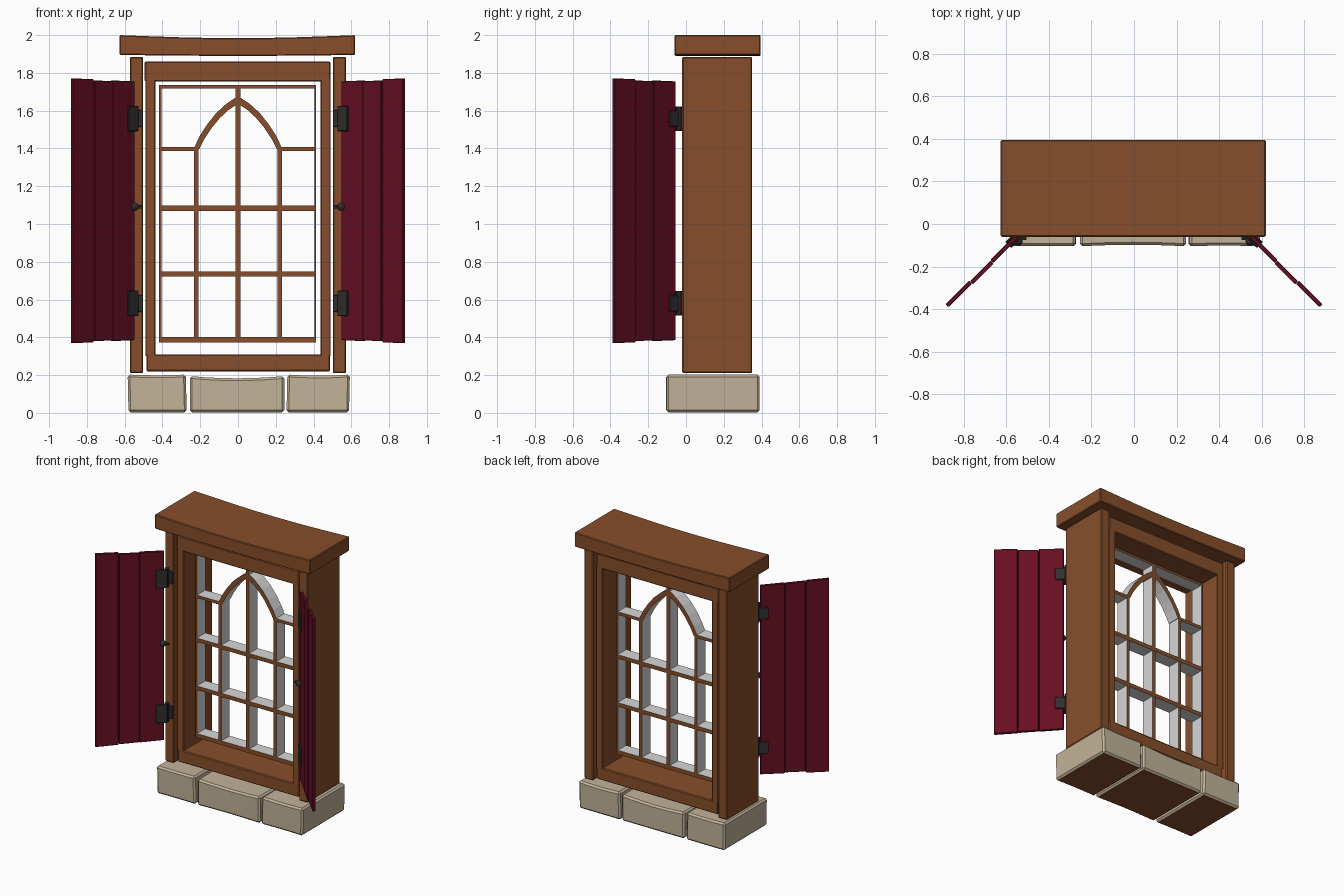
import bpy, bmesh, math
from mathutils import Vector

if "Cube" in bpy.data.objects:
    bpy.data.objects.remove(bpy.data.objects["Cube"])


def material(name, rgb):
    m = bpy.data.materials.new(name)
    m.diffuse_color = (*rgb, 1)
    m.use_nodes = True
    m.node_tree.nodes["Principled BSDF"].inputs["Base Color"].default_value = m.diffuse_color
    return m


WOOD = material("brown wood", (0.242, 0.076, 0.024))
RED = material("dark red paint", (0.140, 0.0045, 0.018))
STONE = material("pale stone", (0.54, 0.45, 0.32))
METAL = material("dark metal", (0.033, 0.028, 0.028))
PALE = material("pale grey", (0.68, 0.68, 0.68))


def finish(name, bm, mats, rule=None):
    bmesh.ops.recalc_face_normals(bm, faces=bm.faces)
    bm.normal_update()
    if rule:
        for f in bm.faces:
            f.material_index = rule(f.normal)
    me = bpy.data.meshes.new(name)
    bm.to_mesh(me)
    bm.free()
    for m in mats:
        me.materials.append(m)
    ob = bpy.data.objects.new(name, me)
    bpy.context.collection.objects.link(ob)
    return ob


def box(name, x, y, z, mats, bevel=0.0, rule=None, cuts=0, warp=None):
    """Box from (min, max) ranges, optionally cut along x, warped and bevelled."""
    bm = bmesh.new()
    bmesh.ops.create_cube(bm, size=1)
    for v in bm.verts:
        v.co = Vector([(r[0] + r[1]) / 2 + c * (r[1] - r[0]) for c, r in zip(v.co, (x, y, z))])
    if bevel:
        bmesh.ops.bevel(bm, geom=bm.edges[:], offset=bevel, segments=1, affect='EDGES')
    for i in range(cuts):
        px = x[0] + (x[1] - x[0]) * (i + 1) / (cuts + 1)
        bmesh.ops.bisect_plane(bm, geom=bm.verts[:] + bm.edges[:] + bm.faces[:],
                               plane_co=(px, 0, 0), plane_no=(1, 0, 0))
    if warp:
        for v in bm.verts:
            v.co = warp(v.co.copy())
    return finish(name, bm, mats, rule)


# Sill stones, with dark undersides
def under(n):
    return 1 if n.z < -0.8 else 0


def stone_warp(x0, x1, sag, skew):
    def warp(p):
        t = 2 * (p.x - x0) / (x1 - x0) - 1
        if p.z > 0.1:
            p.z -= sag * (1 - t * t)
            p.x += skew
        if p.y < 0:
            p.y += sag * 0.6 * (1 - t * t)
        return p
    return warp


for name, x0, x1, top, sag, skew in (("left_stone", -0.58, -0.272, 0.203, 0.004, -0.004),
                                     ("middle_stone", -0.255, 0.245, 0.195, 0.012, 0.0),
                                     ("right_stone", 0.257, 0.588, 0.203, 0.006, 0.004)):
    box(name, (x0, x1), (-0.105, 0.39), (0.003, top), [STONE, WOOD], 0.012, under, 5,
        stone_warp(x0, x1, sag, skew))


# Sagging lintel beam
def beam_warp(p):
    if p.z > 1.94:
        p.z -= 0.016 * math.cos(p.x * math.pi / 1.25)
    else:
        p.z -= 0.005 * math.cos(p.x * math.pi / 1.25)
    return p


box("lintel_beam", (-0.627, 0.62), (-0.06, 0.395), (1.895, 2.0), [WOOD], 0.005, None, 7, beam_warp)

# Outer posts and inner frame
for s, side in ((-1, "left"), (1, "right")):
    box(side + "_post", sorted((s * 0.503, s * 0.573)), (-0.02, 0.35), (0.21, 1.885), [WOOD], 0.006)
    box(side + "_frame_stile", sorted((s * 0.438, s * 0.49)), (0.0, 0.33), (0.30, 1.77), [WOOD], 0.004)
box("frame_top_rail", (-0.494, 0.49), (0.0, 0.33), (1.755, 1.86), [WOOD], 0.006)
box("frame_bottom_rail", (-0.485, 0.488), (0.0, 0.33), (0.22, 0.31), [WOOD], 0.006)


# Window lattice: brown front and back, pale sides
def lattice(n):
    return 0 if abs(n.y) > 0.5 else 1


LY = (0.11, 0.205)
for name, x, z in (("lattice_top", (-0.418, 0.412), (1.718, 1.735)),
                   ("lattice_bottom", (-0.418, 0.412), (0.372, 0.402)),
                   ("lattice_left", (-0.418, -0.406), (0.372, 1.735)),
                   ("lattice_right", (0.404, 0.414), (0.372, 1.735)),
                   ("lattice_centre", (-0.013, 0.013), (0.39, 1.725))):
    box(name, x, LY, z, [WOOD, PALE], 0, lattice)
for i, z in enumerate((0.735, 1.083)):
    box("lattice_crossbar_%d" % (i + 1), (-0.412, 0.408), (0.108, 0.207), (z - 0.014, z + 0.014),
        [WOOD, PALE], 0, lattice)
for s, side in ((-1, "left"), (1, "right")):
    box(side + "_lattice_upright", sorted((s * 0.21, s * 0.233)), LY, (0.39, 1.40), [WOOD, PALE], 0, lattice)
    box(side + "_lattice_spur", sorted((s * 0.225, s * 0.408)), LY, (1.386, 1.408), [WOOD, PALE], 0, lattice)
    # Half of the pointed arch
    bm = bmesh.new()
    outer = [(0.236, 1.395), (0.205, 1.462), (0.165, 1.525), (0.115, 1.588), (0.06, 1.638), (0, 1.677)]
    inner = [(0.206, 1.395), (0.177, 1.452), (0.14, 1.508), (0.094, 1.563), (0.05, 1.604), (0, 1.637)]
    rings = []
    for (ox, oz), (ix, iz) in zip(outer, inner):
        rings.append([bm.verts.new((s * px, y, pz)) for px, y, pz in
                      ((ox, LY[0], oz), (ox, LY[1], oz), (ix, LY[1], iz), (ix, LY[0], iz))])
    for a, b in zip(rings, rings[1:]):
        for k in range(4):
            bm.faces.new((a[k], a[(k + 1) % 4], b[(k + 1) % 4], b[k]))
    bm.faces.new(rings[0])
    bm.faces.new(rings[-1])
    finish(side + "_lattice_arch", bm, [WOOD, PALE], lattice)


# Shutters opened at 45 degrees: u runs outward, n toward the inside face
def shutter_warp(s):
    def warp(p):
        u, n, c = p.x, p.y, math.sqrt(0.5)
        return Vector((s * (0.553 + (u - n) * c), -0.06 - (u + n) * c, p.z))
    return warp


def plank_warp(s):
    place = shutter_warp(s)

    def warp(p):
        flare = 0.014 * p.x / 0.46
        p.z += flare if p.z > 1 else -flare
        return place(p)
    return warp


for s, side in ((-1, "left"), (1, "right")):
    for i, (u0, u1, off, dz) in enumerate(((0, 0.164, 0, 0), (0.166, 0.302, 0.004, -0.004),
                                           (0.304, 0.46, -0.002, 0.002))):
        box("%s_shutter_plank_%d" % (side, i + 1), (u0, u1), (off - 0.01, off + 0.01),
            (0.385 - dz, 1.755 + dz), [RED], 0.003, None, 0, plank_warp(s))
    # Hinges: straps on both faces, post plate and pin
    for k, zc in (("lower", 0.58), ("upper", 1.558)):
        tag = "%s_%s_hinge_" % (side, k)
        box(tag + "inner_strap", (-0.02, 0.055), (0.008, 0.02), (zc - 0.067, zc + 0.067), [METAL],
            0.003, None, 0, shutter_warp(s))
        box(tag + "outer_strap", (-0.02, 0.055), (-0.02, -0.008), (zc - 0.043, zc + 0.043), [METAL],
            0.003, None, 0, shutter_warp(s))
        box(tag + "plate", sorted((s * 0.502, s * 0.55)), (-0.034, -0.018), (zc - 0.045, zc + 0.045),
            [METAL], 0.003)
        bm = bmesh.new()
        bmesh.ops.create_cone(bm, cap_ends=True, segments=10, radius1=0.016, radius2=0.016, depth=0.13)
        bmesh.ops.translate(bm, verts=bm.verts, vec=(s * 0.545, -0.038, zc))
        finish(tag + "pin", bm, [METAL])
    # Small latch on the inner face
    box(side + "_latch_bar", sorted((s * 0.505, s * 0.55)), (-0.075, -0.06), (1.083, 1.1), [METAL], 0.003)
    bm = bmesh.new()
    bmesh.ops.create_uvsphere(bm, u_segments=10, v_segments=6, radius=0.022)
    bmesh.ops.translate(bm, verts=bm.verts, vec=(s * 0.545, -0.08, 1.092))
    finish(side + "_latch_knob", bm, [METAL])
